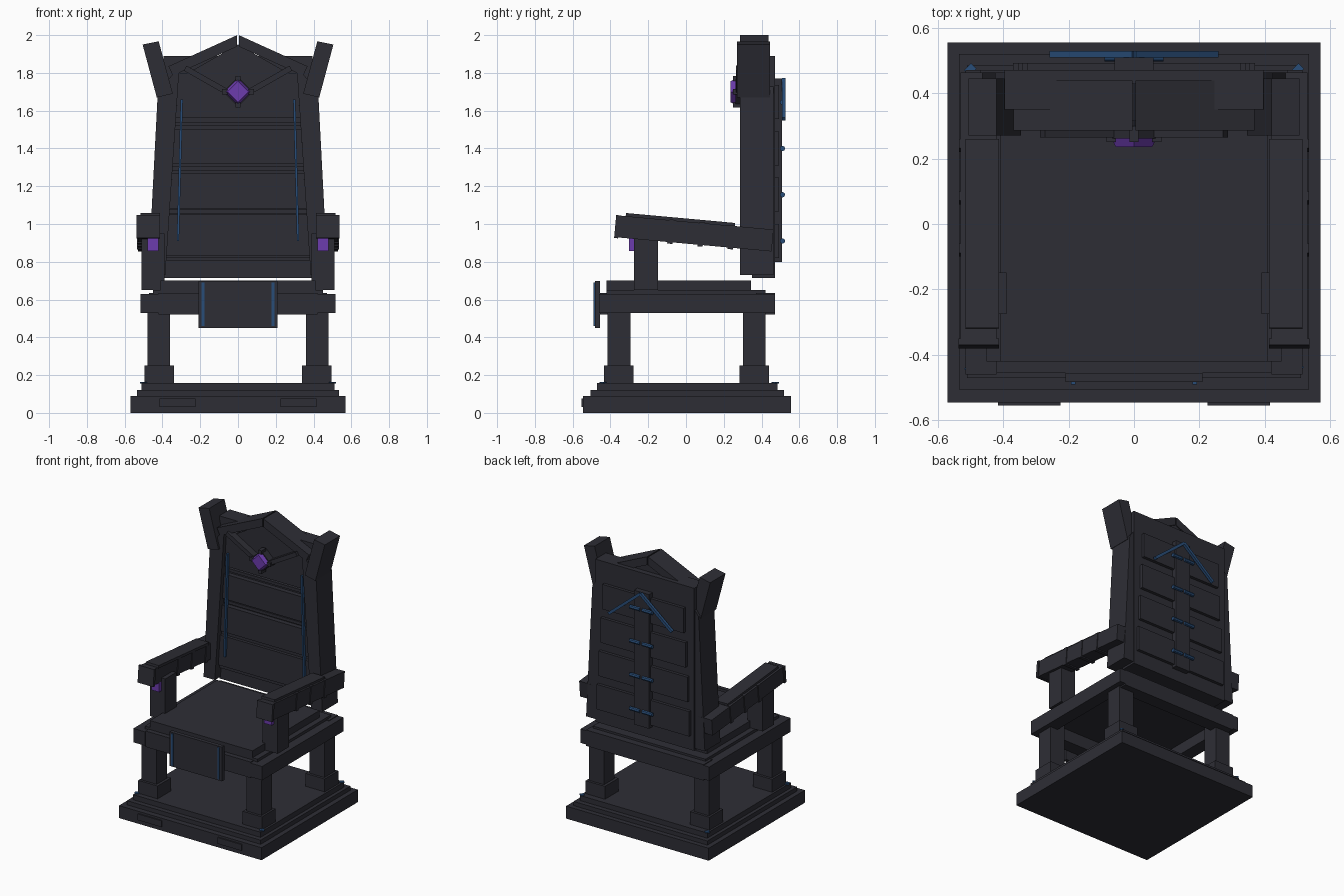
import bpy, bmesh, math
from mathutils import Matrix, Vector

if "Cube" in bpy.data.objects:
    bpy.data.objects.remove(bpy.data.objects["Cube"], do_unlink=True)


def material(name, rgb):
    m = bpy.data.materials.new(name)
    m.use_nodes = True
    m.diffuse_color = (*rgb, 1)
    m.node_tree.nodes["Principled BSDF"].inputs["Base Color"].default_value = (*rgb, 1)
    return m


DARK = material("charcoal", (0.027, 0.027, 0.036))
BLUE = material("deep_blue", (0.022, 0.075, 0.19))
PURPLE = material("violet", (0.15, 0.045, 0.42))


def finish(name, bm, mat):
    bmesh.ops.recalc_face_normals(bm, faces=bm.faces)
    me = bpy.data.meshes.new(name)
    bm.to_mesh(me)
    bm.free()
    me.materials.append(mat)
    ob = bpy.data.objects.new(name, me)
    bpy.context.collection.objects.link(ob)
    return ob


def box(name, x, y, z, mat=DARK, rot=None):
    """Box from (min, max) ranges, optionally turned about its centre."""
    c = Vector([(a + b) / 2 for a, b in (x, y, z)])
    s = [b - a for a, b in (x, y, z)]
    bm = bmesh.new()
    m = Matrix.Translation(c) @ (rot or Matrix()) @ Matrix.Diagonal((*s, 1))
    bmesh.ops.create_cube(bm, size=1, matrix=m)
    return finish(name, bm, mat)


def prism(name, pts, y, mat=DARK):
    """Front-plane (x, z) outline extruded along y."""
    bm = bmesh.new()
    f = bm.faces.new([bm.verts.new((px, y[0], pz)) for px, pz in pts])
    r = bmesh.ops.extrude_face_region(bm, geom=[f])
    vs = [v for v in r["geom"] if isinstance(v, bmesh.types.BMVert)]
    bmesh.ops.translate(bm, vec=(0, y[1] - y[0], 0), verts=vs)
    return finish(name, bm, mat)


def bar(name, a, b, w, y, mat=DARK):
    """Straight bar between two (x, z) points."""
    a, b = Vector(a), Vector(b)
    n = (b - a).orthogonal().normalized() * w / 2
    return prism(name, [a + n, b + n, b - n, a - n], y, mat)


def span(s, a, b):
    return tuple(sorted((s * a, s * b)))


SIDES = (("left", 1), ("right", -1))

# Stepped plinth
box("plinth_base", (-0.57, 0.57), (-0.545, 0.555), (0, 0.09))
box("plinth_middle", (-0.535, 0.535), (-0.505, 0.52), (0.09, 0.12))
box("plinth_top", (-0.51, 0.51), (-0.47, 0.485), (0.12, 0.157))
for n, s in SIDES:
    box(n + "_plinth_plate", span(s, 0.225, 0.415), (-0.554, -0.545), (0.03, 0.075))

# Legs, feet and corner inlays
for n, s in SIDES:
    for e, y in (("front", -0.355), ("back", 0.362)):
        box(f"{n}_{e}_leg", span(s, 0.36, 0.48), (y - 0.06, y + 0.06), (0.157, 0.6))
        box(f"{n}_{e}_foot", span(s, 0.34, 0.495), (y - 0.078, y + 0.078), (0.157, 0.25))
        cy = -0.44 if y < 0 else 0.472
        box(f"{n}_{e}_inlay", span(s, 0.485, 0.515), (cy - 0.012, cy + 0.012),
            (0.155, 0.164), BLUE, Matrix.Rotation(math.pi / 4, 4, "Z"))

# Seat frame, seat and apron
box("front_rail", (-0.42, 0.42), (-0.455, -0.36), (0.52, 0.635))
box("back_rail", (-0.47, 0.47), (0.37, 0.47), (0.52, 0.635))
for n, s in SIDES:
    box(n + "_side_rail", span(s, 0.42, 0.515), (-0.46, 0.47), (0.53, 0.63))
box("seat_plate", (-0.45, 0.45), (-0.42, 0.42), (0.61, 0.65))
box("seat_pad", (-0.41, 0.41), (-0.42, 0.345), (0.65, 0.7))
box("apron", (-0.21, 0.21), (-0.483, -0.455), (0.45, 0.697))
for n, s in SIDES:
    box(n + "_apron_stripe", span(s, 0.178, 0.192), (-0.49, -0.483), (0.46, 0.69), BLUE)

# Sloping arms with posts, pads, bands and gems
tilt = Matrix.Rotation(math.radians(-5.2), 4, "X")


def arm_z(y):
    return 0.95 - (y - 0.045) * math.tan(math.radians(5.2))


for n, s in SIDES:
    box(n + "_arm_post", span(s, 0.39, 0.51), (-0.275, -0.148), (0.65, 0.95))
    box(n + "_arm", span(s, 0.42, 0.53), (-0.365, 0.46), (0.892, 1.008), rot=tilt)
    zc = arm_z(-0.03) + 0.065
    box(n + "_arm_pad", span(s, 0.412, 0.515), (-0.32, 0.26), (zc - 0.01, zc + 0.01), rot=tilt)
    zc = arm_z(-0.36)
    box(n + "_arm_cap", span(s, 0.412, 0.537), (-0.375, -0.355), (zc - 0.062, zc + 0.06), rot=tilt)
    for i, y in enumerate((-0.08, 0.08, 0.24)):
        zc = arm_z(y)
        box(f"{n}_arm_band_{i}", span(s, 0.415, 0.535), (y - 0.014, y + 0.014),
            (zc - 0.066, zc + 0.062), rot=tilt)
    box(n + "_arm_gem", span(s, 0.42, 0.48), (-0.302, -0.275), (0.857, 0.925), PURPLE)

# Back rest: panel, leaning posts, flared horns
box("back_panel", (-0.395, 0.395), (0.35, 0.47), (0.715, 1.89))
for n, s in SIDES:
    prism(n + "_back_post", [(s * 0.475, 0.73), (s * 0.425, 1.69),
                             (s * 0.31, 1.84), (s * 0.385, 0.73)], (0.285, 0.463))
    prism(n + "_horn", [(s * 0.505, 1.95), (s * 0.42, 1.967),
                        (s * 0.345, 1.69), (s * 0.43, 1.67)], (0.27, 0.445))
    prism(n + "_crest_bar", [(s * 0.368, 1.835), (s * 0.004, 2.0),
                             (s * 0.004, 1.94), (s * 0.345, 1.785)], (0.285, 0.438))
    bar(n + "_brace", (s * 0.28, 1.825), (s * 0.06, 1.7), 0.03, (0.265, 0.34))
    bar(n + "_front_stripe", (s * 0.298, 1.66), (s * 0.318, 0.91), 0.012, (0.295, 0.32), BLUE)
prism("pediment", [(-0.3, 1.78), (0, 1.95), (0.3, 1.78)], (0.315, 0.43))


# Front planks with ridges between them
def inner(z):
    return 0.385 - 0.0676 * (z - 0.73)


for i, (z0, z1) in enumerate(((0.83, 1.05), (1.08, 1.27), (1.32, 1.5), (1.56, 1.8))):
    prism(f"front_plank_{i}", [(-inner(z0), z0), (inner(z0), z0),
                               (inner(z1), z1), (-inner(z1), z1)], (0.315, 0.36))
for i, z in enumerate((0.815, 1.065, 1.295, 1.53)):
    box(f"front_ridge_{i}", (-inner(z), inner(z)), (0.33, 0.36), (z - 0.011, z + 0.011))

# Rear planks, spine and clasps
for i, z in enumerate((0.82, 1.065, 1.31, 1.555)):
    w = 0.37 - 0.015 * i
    box(f"rear_plank_{i}", (-w, w), (0.465, 0.492), (z, z + 0.18))
    for n, s in SIDES:
        bm = bmesh.new()
        bmesh.ops.create_cone(bm, cap_ends=True, segments=8, radius1=0.014, radius2=0.014,
                              depth=0.08, matrix=Matrix.Translation((s * 0.05, 0.511, z + 0.09))
                              @ Matrix.Rotation(math.pi / 2, 4, "Y"))
        finish(f"{n}_clasp_{i}", bm, BLUE)
box("spine", (-0.06, 0.06), (0.465, 0.509), (0.8, 1.77))
for n, s in SIDES:
    bar(n + "_rear_chevron", (0, 1.765), (s * 0.252, 1.556), 0.02, (0.508, 0.528), BLUE)

# Crest gem in its setting
turn = Matrix.Rotation(math.pi / 4, 4, "Y")
box("gem_setting", (-0.056, 0.056), (0.262, 0.33), (1.644, 1.756), rot=turn)
for i in range(4):
    a = i * math.pi / 2
    x, z = 0.07 * math.cos(a), 1.7 + 0.07 * math.sin(a)
    box(f"gem_prong_{i}", (x - 0.014, x + 0.014), (0.25, 0.3), (z - 0.014, z + 0.014))
bm = bmesh.new()
bmesh.ops.create_cone(bm, cap_ends=True, segments=4, radius1=0.072, radius2=0.055, depth=0.03,
                      matrix=Matrix.Translation((0, 0.25, 1.7)) @ Matrix.Rotation(math.pi / 2, 4, "X"))
finish("crest_gem", bm, PURPLE)
